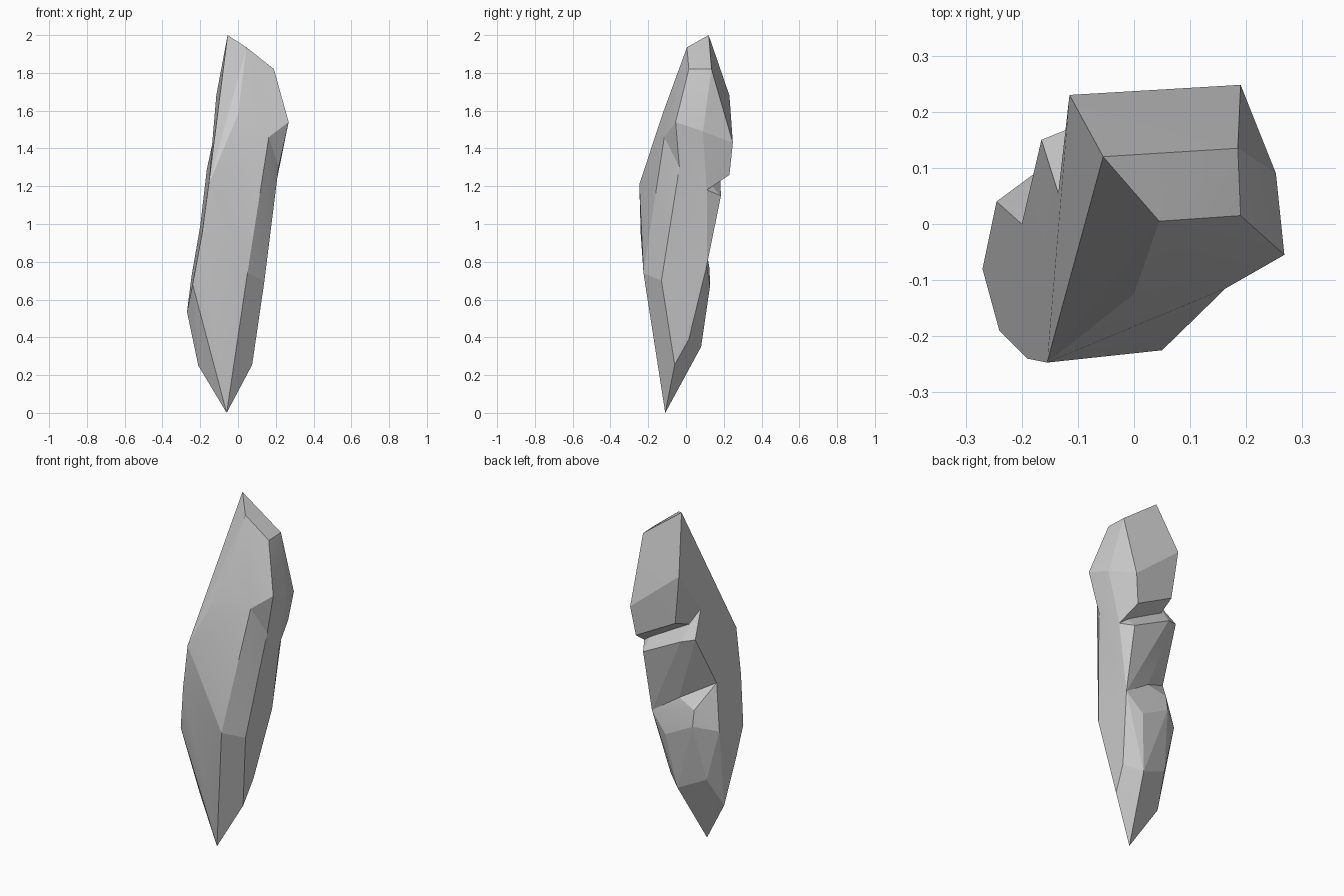
import bpy, bmesh
from mathutils import Vector

if "Cube" in bpy.data.objects:
    bpy.data.objects.remove(bpy.data.objects["Cube"])

# Corner points of the shard, named so neighbouring chunks share them
P = {
    # lower chunk
    "tip": (-.06, -.11, 0), "r1": (.075, -.06, .255), "r2": (.09, .015, .39),
    "b1": (0, .08, .35), "b2": (-.17, .05, .43), "l1": (-.21, -.055, .25),
    "l2": (-.27, -.08, .535), "l3": (-.245, .04, .73), "b3": (.045, .127, .67),
    "b4": (-.13, .125, .76), "b5": (-.13, .11, .85), "l4": (-.24, -.19, .68),
    # lower seam
    "f1": (.05, -.225, .74), "r3": (.14, -.13, .70), "r4": (.145, .11, .78),
    "n1": (-.02, .09, .89), "n2": (-.2, 0, .99), "f2": (-.19, -.24, .95),
    # middle chunk
    "m1": (-.165, .15, 1.29), "m2": (-.09, .18, 1.27), "m3": (.15, .185, 1.15),
    # upper seam
    "k": (-.155, -.247, 1.21), "i": (0, -.125, 1.58), "j": (.163, -.115, 1.46),
    "o": (.215, -.035, 1.3), "q": (.195, .11, 1.18), "v": (-.135, .055, 1.43),
    # upper chunk
    "e": (.268, -.055, 1.54), "f": (.253, .09, 1.49), "g": (.19, .248, 1.43),
    "h": (-.115, .23, 1.68), "g2": (.165, .23, 1.26), "h2": (-.08, .215, 1.39),
    "a": (-.055, .12, 2), "b": (.045, .005, 1.935), "c": (.19, .015, 1.82),
    "d": (.185, .135, 1.82),
}
SEAM_LOW = "f1 r3 r4 n1 n2 f2 "
SEAM_HIGH = "k i j o q v "


def chunk(name, keys):
    """Faceted convex block around the named points."""
    bm = bmesh.new()
    for key in keys.split():
        bm.verts.new(Vector(P[key]))
    res = bmesh.ops.convex_hull(bm, input=bm.verts)
    loose = [v for v in bm.verts if not v.link_faces]
    bmesh.ops.delete(bm, geom=loose, context='VERTS')
    bmesh.ops.recalc_face_normals(bm, faces=bm.faces)
    me = bpy.data.meshes.new(name)
    bm.to_mesh(me)
    bm.free()
    ob = bpy.data.objects.new(name, me)
    bpy.context.collection.objects.link(ob)
    return ob


# Three stacked chunks with notches between them at the back
shard = chunk("rock_shard", SEAM_LOW + SEAM_HIGH + "m1 m2 m3")
lower = chunk("lower_chunk", SEAM_LOW + "tip r1 r2 b1 b2 l1 l2 l3 b3 b4 b5 l4")
upper = chunk("upper_chunk", SEAM_HIGH + "e f g h g2 h2 a b c d")

# Fuse into one solid
bpy.context.view_layer.objects.active = shard
for part in (lower, upper):
    mod = shard.modifiers.new("fuse", 'BOOLEAN')
    mod.operation = 'UNION'
    mod.solver = 'EXACT'
    mod.object = part
    bpy.ops.object.modifier_apply(modifier=mod.name)
    bpy.data.objects.remove(part)

# Flat facets
bpy.ops.object.select_all(action='DESELECT')
shard.select_set(True)
bpy.ops.object.shade_smooth_by_angle(angle=0.17)
